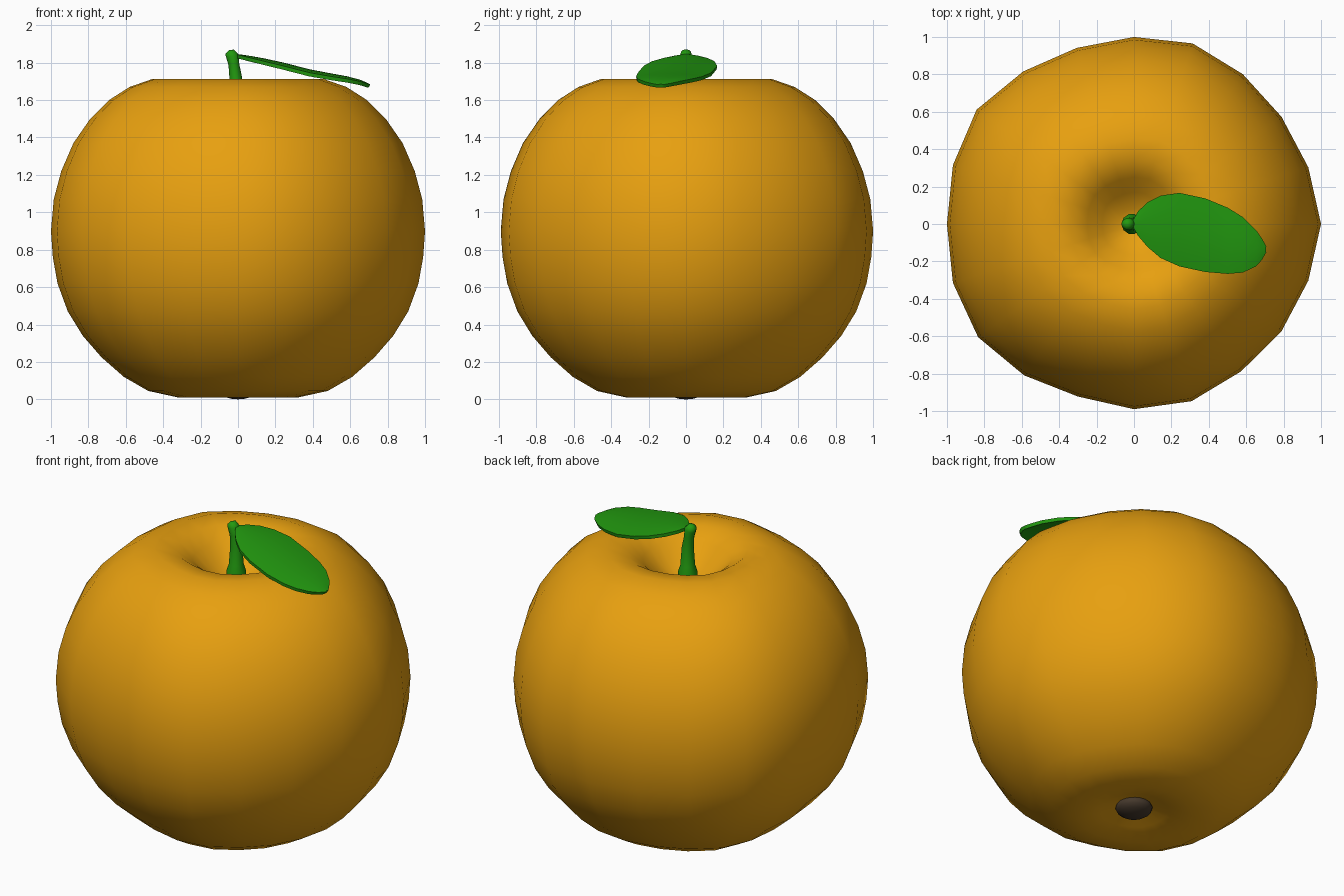
import bpy, bmesh, math
from mathutils import Vector

if "Cube" in bpy.data.objects:
    bpy.data.objects.remove(bpy.data.objects["Cube"])


def material(name, rgb):
    m = bpy.data.materials.new(name)
    m.diffuse_color = (*rgb, 1)
    m.use_nodes = True
    m.node_tree.nodes["Principled BSDF"].inputs["Base Color"].default_value = m.diffuse_color
    return m


def finish(name, bm, mat):
    bmesh.ops.recalc_face_normals(bm, faces=bm.faces)
    for f in bm.faces:
        f.smooth = True
    me = bpy.data.meshes.new(name)
    bm.to_mesh(me)
    bm.free()
    me.materials.append(mat)
    ob = bpy.data.objects.new(name, me)
    bpy.context.collection.objects.link(ob)
    return ob


def skin_rings(bm, rings, start, end):
    """Bridge closed rings of points and close both ends with a fan."""
    loops = [[bm.verts.new(p) for p in ring] for ring in rings]
    n = len(loops[0])
    for a, b in zip(loops, loops[1:]):
        for i in range(n):
            j = (i + 1) % n
            bm.faces.new((a[i], a[j], b[j], b[i]))
    for loop, point in ((loops[0], start), (loops[-1], end)):
        c = bm.verts.new(point)
        for i in range(n):
            bm.faces.new((loop[i], loop[(i + 1) % n], c))


orange = material("orange_skin", (0.8, 0.35, 0.005))
green = material("leaf_green", (0.016, 0.32, 0.005))
brown = material("dark_brown", (0.06, 0.04, 0.025))

# Fruit: 20-sided lathe with slightly uneven sides and a dimple at each end
profile = [(0.08, 0.07), (0.19, 0.035), (0.32, 0.01), (0.48, 0.045), (0.61, 0.12),
           (0.73, 0.225), (0.83, 0.34), (0.91, 0.47), (0.965, 0.62), (0.99, 0.76),
           (1.0, 0.9), (0.985, 1.07), (0.945, 1.22), (0.88, 1.37), (0.79, 1.5),
           (0.69, 1.6), (0.58, 1.67), (0.46, 1.712), (0.34, 1.70), (0.25, 1.64),
           (0.17, 1.56), (0.08, 1.50)]
side_radii = [1.0, .98, .975, .99, 1.015, 1.0, .99, 1.008, 1.04, 1.018,
              1.0, 1.018, 1.03, 1.0, .97, .99, .996, .974, .975, .98]
rings = []
for r, z in profile:
    ring = []
    for i, k in enumerate(side_radii):
        a = math.tau * i / 20
        ring.append((r * k * math.cos(a), r * k * math.sin(a), z))
    rings.append(ring)
bm = bmesh.new()
skin_rings(bm, rings, (0, 0, 0.08), (0, 0, 1.48))
finish("fruit", bm, orange)

# Dark button in the bottom dimple
bm = bmesh.new()
bmesh.ops.create_uvsphere(bm, u_segments=16, v_segments=8, radius=1)
for v in bm.verts:
    v.co = Vector((v.co.x * 0.105, v.co.y * 0.105, v.co.z * 0.05 + 0.05))
finish("bottom_button", bm, brown)

# Stem: tapered tube leaning back from the leaf at its tip
path = [(-0.012, 1.46, 0.055, 0), (-0.012, 1.57, 0.055, 0), (-0.012, 1.61, 0.042, 0),
        (-0.012, 1.72, 0.034, 0), (-0.022, 1.79, 0.029, 0.1),
        (-0.03, 1.835, 0.034, 0.35), (-0.045, 1.858, 0.026, 0.5)]
rings = []
for x, z, r, tilt in path:
    ring = []
    for i in range(10):
        a = math.tau * i / 10
        dx = r * math.cos(a)
        ring.append((x + dx * math.cos(tilt), r * math.sin(a), z + dx * math.sin(tilt)))
    rings.append(ring)
bm = bmesh.new()
skin_rings(bm, rings, (-0.012, 0, 1.45), (-0.05, 0, 1.866))
ob = finish("stem", bm, green)

# Leaf: strips across stations of x, low edge, high edge and height
stations = [(-0.005, -0.015, 0.02, 1.835), (0.02, -0.06, 0.065, 1.83),
            (0.07, -0.12, 0.115, 1.82), (0.14, -0.18, 0.15, 1.805),
            (0.24, -0.225, 0.165, 1.782), (0.38, -0.255, 0.135, 1.746),
            (0.5, -0.265, 0.085, 1.724), (0.58, -0.258, 0.035, 1.711),
            (0.65, -0.225, -0.035, 1.695), (0.68, -0.19, -0.08, 1.684),
            (0.702, -0.15, -0.12, 1.675)]
bm = bmesh.new()
rows = []
for x, lo, hi, z in stations:
    row = []
    for k in range(7):
        t = k / 6
        dip = 0.018 * (hi - lo) / 0.39 * ((2 * t - 1) ** 2 - 0.5)
        row.append(bm.verts.new((x, lo + (hi - lo) * t, z - dip)))
    rows.append(row)
for a, b in zip(rows, rows[1:]):
    for i in range(6):
        bm.faces.new((a[i], b[i], b[i + 1], a[i + 1]))
leaf = finish("leaf", bm, green)
mod = leaf.modifiers.new("thickness", 'SOLIDIFY')
mod.thickness = 0.02
mod.offset = 0
bpy.context.view_layer.objects.active = leaf
leaf.select_set(True)
bpy.ops.object.modifier_apply(modifier=mod.name)
bpy.ops.object.shade_smooth_by_angle(angle=math.radians(50))
